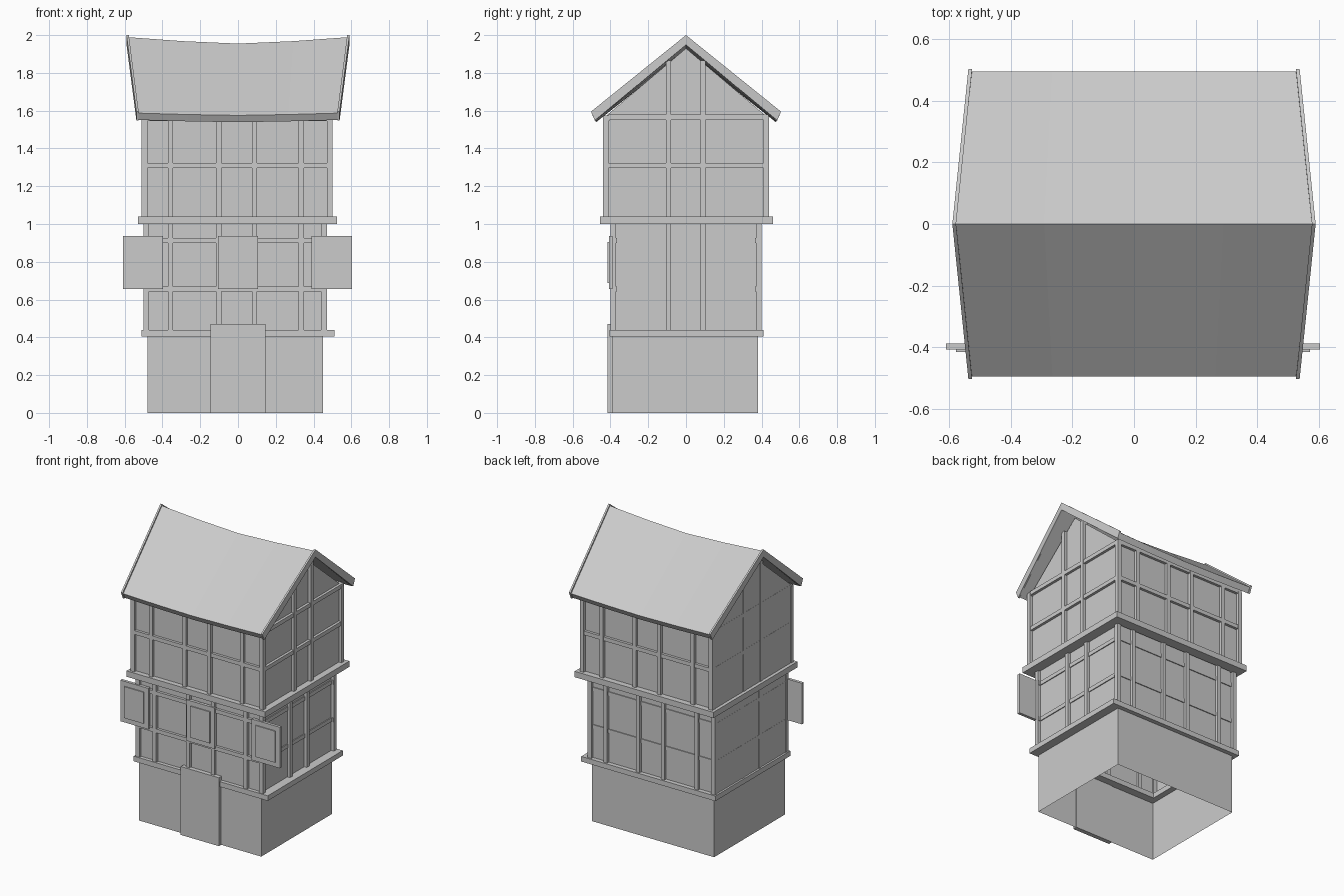
import bpy

if "Cube" in bpy.data.objects:
    bpy.data.objects.remove(bpy.data.objects["Cube"])


def mesh_obj(name, verts, faces):
    me = bpy.data.meshes.new(name)
    me.from_pydata(verts, [], faces)
    me.update()
    ob = bpy.data.objects.new(name, me)
    bpy.context.collection.objects.link(ob)
    return ob


BOX = [(0, 3, 2, 1), (4, 5, 6, 7), (0, 1, 5, 4), (1, 2, 6, 5), (2, 3, 7, 6), (3, 0, 4, 7)]


def boxes(name, items, open_ends=False):
    """One object from (x0, x1, y0, y1, z0, z1) boxes."""
    verts, faces = [], []
    for x0, x1, y0, y1, z0, z1 in items:
        n = len(verts)
        for z in (z0, z1):
            verts += [(x0, y0, z), (x1, y0, z), (x1, y1, z), (x0, y1, z)]
        faces += [tuple(i + n for i in f) for f in (BOX[2:] if open_ends else BOX)]
    return mesh_obj(name, verts, faces)


def ring(name, x0, x1, y0, y1, z0, z1, w=0.07):
    boxes(name, [(x0, x1, y0, y0 + w, z0, z1), (x0, x1, y1 - w, y1, z0, z1),
                 (x0, x0 + w, y0 + w, y1 - w, z0, z1), (x1 - w, x1, y0 + w, y1 - w, z0, z1)])


T = 0.027  # timber width
POSTS = (-0.357, -0.102, 0.087, 0.335)


def timber_frame(name, x0, x1, y0, y1, z0, z1, gable_top, rails, side_rails, side_inset, d=0.035, c=0.03):
    posts = [(a, a + c, b, b + c, z0, z1) for a in (x0, x1 - c) for b in (y0, y1 - c)]
    for a in (y0, y1 - d):
        posts += [(p - T / 2, p + T / 2, a, a + d, z0, z1) for p in POSTS]
    for a in (x0, x1 - d):
        posts += [(a, a + d, q - T / 2, q + T / 2, z0, gable_top) for q in (-0.093, 0.09)]
    boxes(name + "_posts", posts)
    beams = []
    e = 0.002
    for z in rails:
        beams.append((x0 + e, x1 - e, y0 + e, y0 + d, z - T / 2, z + T / 2))
    s = side_inset
    for z in side_rails:
        beams.append((x0 + e, x1 - e, y1 - d, y1 - s, z - T / 2, z + T / 2))
        beams.append((x0 + e, x0 + d, y0 + c, y1 - c, z - T / 2, z + T / 2))
        beams.append((x1 - d, x1 - s, y0 + c, y1 - c, z - T / 2, z + T / 2))
    boxes(name + "_rails", beams)


# ground floor and door
boxes("base_walls", [(-0.48, 0.45, -0.39, 0.38, 0, 0.41)], True)
boxes("door", [(-0.145, 0.145, -0.415, -0.385, 0, 0.47)])

# middle storey
ring("lower_ledge", -0.51, 0.51, -0.405, 0.41, 0.405, 0.44)
boxes("middle_walls", [(-0.497, 0.45, -0.38, 0.38, 0.42, 1.02)], True)
timber_frame("middle_frame", -0.50, 0.47, -0.40, 0.40, 0.43, 1.01, 1.01,
             (0.655, 0.912), (0.655, 0.912), 0.014)

# shutters: board with a raised panel
for label, x in (("left", -0.503), ("middle", 0.0), ("right", 0.497)):
    boxes("shutter_" + label, [(x - 0.107, x + 0.107, -0.408, -0.388, 0.655, 0.937),
                               (x - 0.075, x + 0.075, -0.415, -0.4, 0.688, 0.904)])

# upper storey with gable ends
ring("upper_ledge", -0.53, 0.525, -0.455, 0.46, 1.0, 1.04)
profile = [(-0.42, 1.02), (-0.42, 1.575), (0, 1.93), (0.42, 1.575), (0.42, 1.02)]
verts = [(x, y, z) for x in (-0.507, 0.48) for y, z in profile]
mesh_obj("upper_walls", verts, [(0, 1, 2, 3, 4), (9, 8, 7, 6, 5), (0, 5, 6, 1), (3, 8, 9, 4)])
timber_frame("upper_frame", -0.51, 0.50, -0.44, 0.44, 1.03, 1.565, 1.865,
             (1.31, 1.56), (1.31, 1.565), 0.002)


# sagging roof: chevron section swept along x
def chevron_sweep(name, sections):
    verts, faces = [], []
    for xr, xe, zr, ze, y, th in sections:
        verts += [(xe, -y, ze), (xr, 0, zr), (xe, y, ze),
                  (xe, y - 0.02, ze - th * 0.9), (xr, 0, zr - th), (xe, -y + 0.02, ze - th * 0.9)]
    n = len(sections)
    for s in range(n - 1):
        for k in range(6):
            a, b = s * 6 + k, s * 6 + (k + 1) % 6
            faces.append((a, a + 6, b + 6, b))
    m = (n - 1) * 6
    faces += [(0, 1, 4, 5), (1, 2, 3, 4), (m + 5, m + 4, m + 1, m), (m + 4, m + 3, m + 2, m + 1)]
    mesh_obj(name, verts, faces)


chevron_sweep("roof", [(0.583 * t, 0.53 * t, 1.955 + 0.034 * abs(t) ** 1.4,
                        1.575 + 0.012 * abs(t) ** 1.4, 0.496, 0.04)
                       for t in (-1, -0.5, 0, 0.5, 1)])

# barge boards on both gables
for label, s in (("left", -1), ("right", 1)):
    ends = [(s * 0.578, s * 0.526, 2.0, 1.595, 0.503, 0.052),
            (s * 0.59, s * 0.538, 2.0, 1.595, 0.503, 0.052)]
    chevron_sweep("barge_board_" + label, ends[::s])
